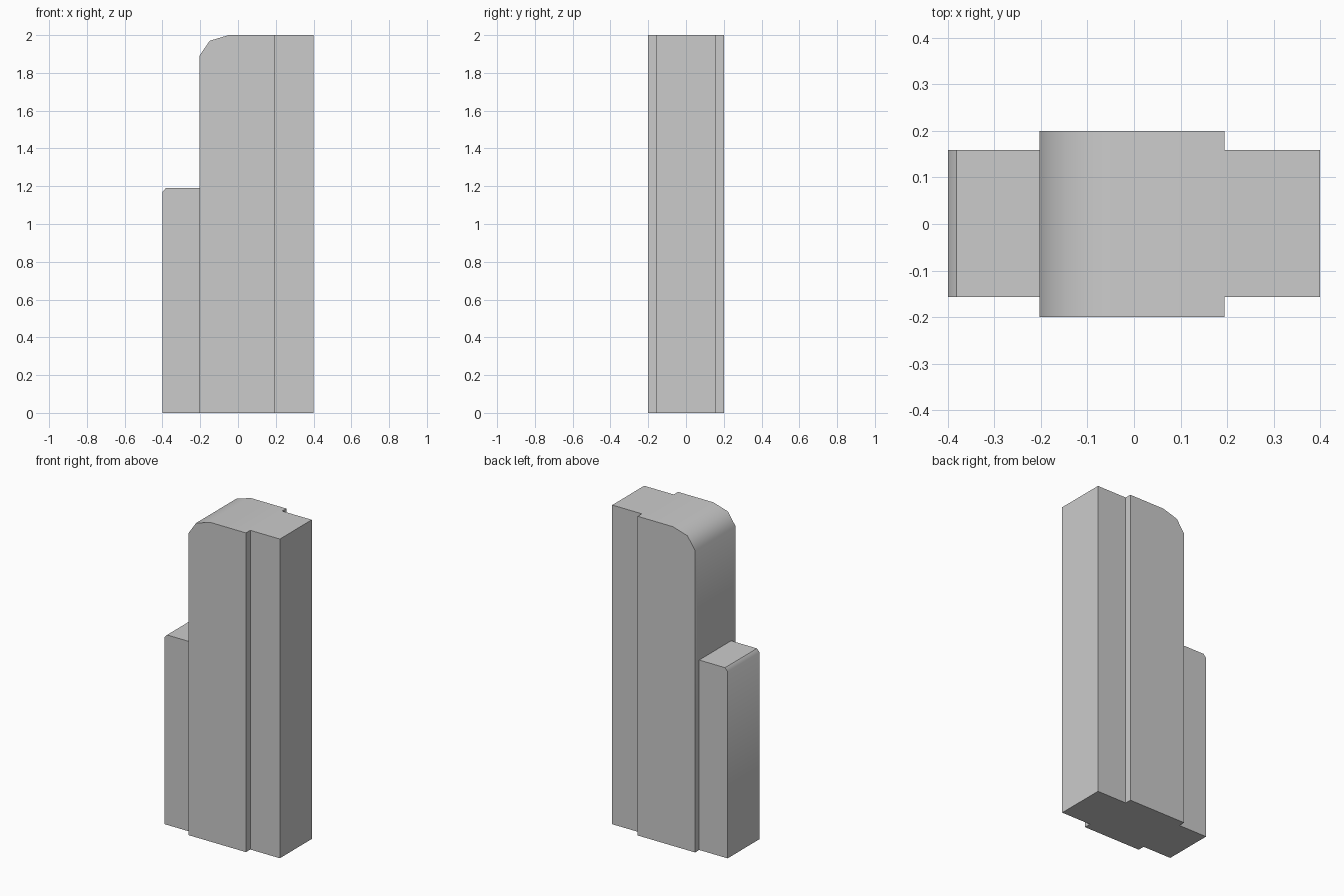
import bpy
import bmesh
import math

if "Cube" in bpy.data.objects:
    bpy.data.objects.remove(bpy.data.objects["Cube"])


def extruded_part(name, profile, y0, y1):
    """Solid made by extruding an x-z profile from y0 to y1."""
    bm = bmesh.new()
    face = bm.faces.new([bm.verts.new((x, y0, z)) for x, z in profile])
    result = bmesh.ops.extrude_face_region(bm, geom=[face], use_keep_orig=True)
    for v in result["geom"]:
        if isinstance(v, bmesh.types.BMVert):
            v.co.y = y1
    bmesh.ops.recalc_face_normals(bm, faces=bm.faces)
    mesh = bpy.data.meshes.new(name)
    bm.to_mesh(mesh)
    bm.free()
    obj = bpy.data.objects.new(name, mesh)
    bpy.context.collection.objects.link(obj)
    return obj


# Main block with rounded upper left corner
tower = extruded_part("tower", [
    (-0.203, 0), (0.195, 0), (0.195, 2.0), (-0.05, 2.0),
    (-0.15, 1.97), (-0.203, 1.892)], -0.2, 0.2)

# Full-height narrower wing on the right
right_wing = extruded_part("right_wing", [
    (0.1, 0), (0.4, 0), (0.4, 2.0), (0.1, 2.0)], -0.157, 0.159)

# Low wing on the left with a small bevelled corner
left_wing = extruded_part("left_wing", [
    (-0.4, 0), (-0.1, 0), (-0.1, 1.19), (-0.382, 1.19), (-0.4, 1.17)],
    -0.157, 0.159)

# Fuse the wings into the tower so tops and base are continuous
bpy.context.view_layer.objects.active = tower
tower.select_set(True)
for wing in (right_wing, left_wing):
    union = tower.modifiers.new("union", "BOOLEAN")
    union.operation = "UNION"
    union.solver = "EXACT"
    union.object = wing
    bpy.ops.object.modifier_apply(modifier=union.name)
    bpy.data.objects.remove(wing)

# Merge coplanar faces, then smooth only the rounded corner
bm = bmesh.new()
bm.from_mesh(tower.data)
bmesh.ops.remove_doubles(bm, verts=bm.verts, dist=0.0005)
bmesh.ops.dissolve_limit(bm, angle_limit=math.radians(1),
                         verts=bm.verts, edges=bm.edges)
bm.to_mesh(tower.data)
bm.free()
bpy.ops.object.shade_smooth_by_angle(angle=math.radians(42))
